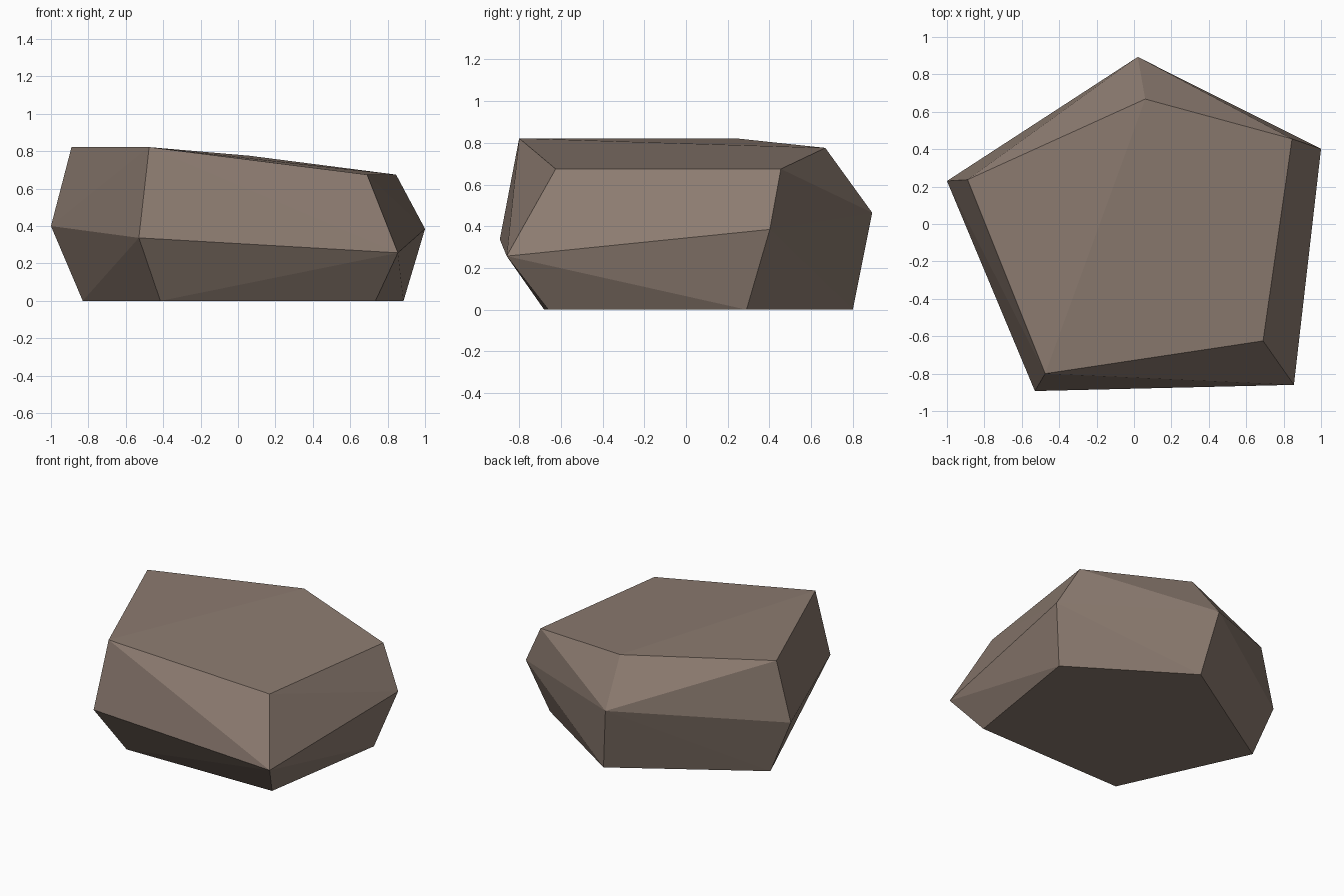
import bpy, bmesh

if "Cube" in bpy.data.objects:
    bpy.data.objects.remove(bpy.data.objects["Cube"])

# Three five-sided rings of the boulder: base, widest girdle, sloping crown
base = [(-0.83, 0.22, 0), (-0.415, -0.68, 0), (0.735, -0.66, 0),
        (0.885, 0.29, 0), (0.10, 0.80, 0)]
girdle = [(-1.0, 0.23, 0.40), (-0.53, -0.893, 0.337), (0.855, -0.86, 0.257),
          (1.0, 0.402, 0.385), (0.02, 0.893, 0.465)]
crown = [(-0.89, 0.237, 0.822), (-0.475, -0.80, 0.822), (0.69, -0.625, 0.675),
         (0.845, 0.455, 0.675), (0.06, 0.668, 0.776)]

# Wrap the rings in a convex skin
bm = bmesh.new()
for point in base + girdle + crown:
    bm.verts.new(point)
bmesh.ops.convex_hull(bm, input=bm.verts[:])
bmesh.ops.dissolve_limit(bm, angle_limit=0.01, verts=bm.verts[:], edges=bm.edges[:])
bmesh.ops.recalc_face_normals(bm, faces=bm.faces[:])

mesh = bpy.data.meshes.new("boulder")
bm.to_mesh(mesh)
bm.free()

# Warm grey-brown stone
stone = bpy.data.materials.new("brown stone")
stone.diffuse_color = (0.262, 0.198, 0.162, 1)
stone.use_nodes = True
stone.node_tree.nodes["Principled BSDF"].inputs["Base Color"].default_value = stone.diffuse_color
mesh.materials.append(stone)

boulder = bpy.data.objects.new("boulder", mesh)
bpy.context.collection.objects.link(boulder)
